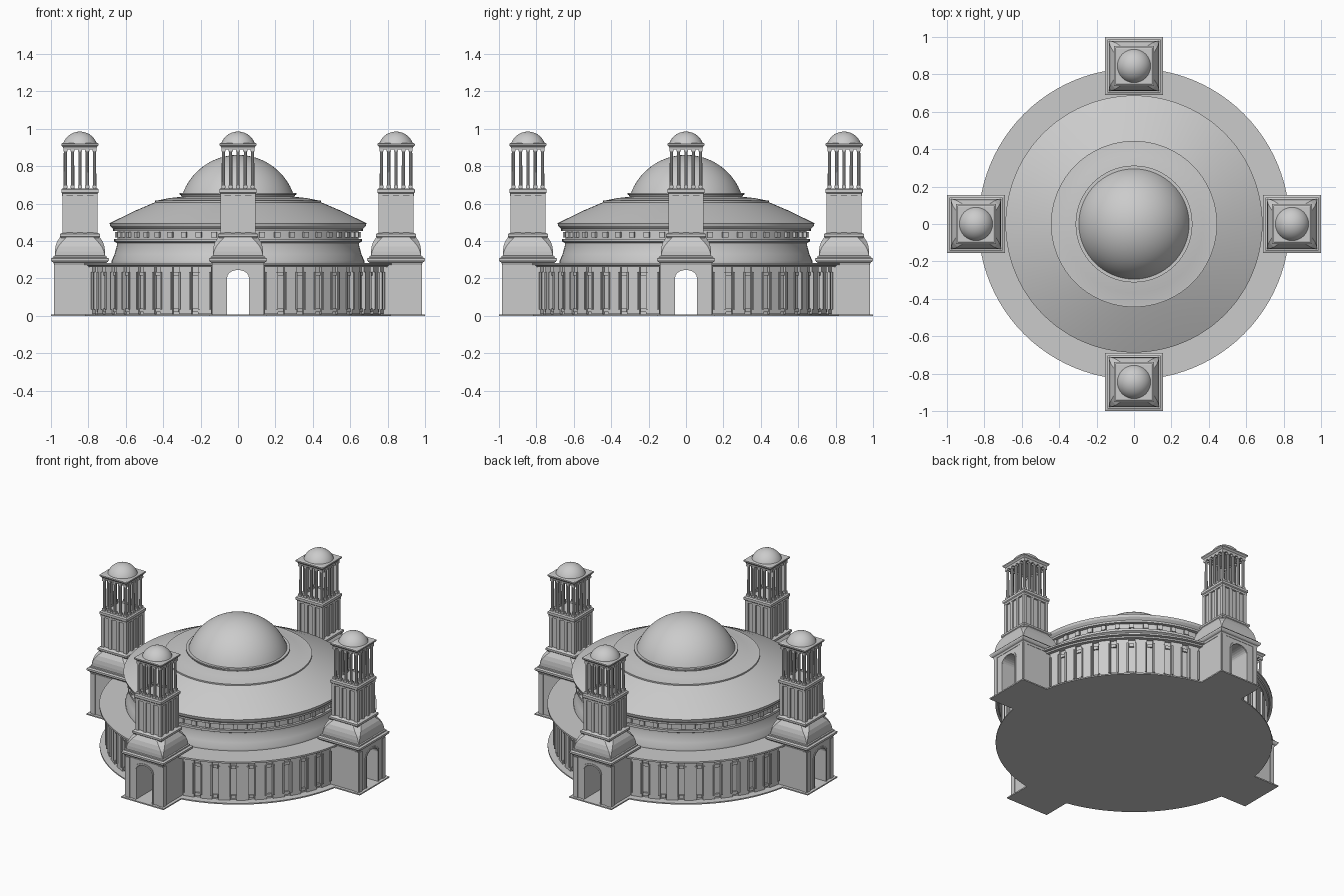
import bpy, bmesh, math
from mathutils import Matrix, Vector

cube = bpy.data.objects.get("Cube")
if cube:
    bpy.data.objects.remove(cube)

stone = bpy.data.materials.new("pale_grey_stone")
stone.use_nodes = True
tone = (0.6, 0.6, 0.6, 1)
stone.diffuse_color = tone
stone.node_tree.nodes["Principled BSDF"].inputs["Base Color"].default_value = tone

TOWER_Y = -0.845


def finish(bm, name, smooth=False, copies=1):
    """Turn a bmesh into one object, or four set around the centre."""
    bmesh.ops.recalc_face_normals(bm, faces=bm.faces)
    mesh = bpy.data.meshes.new(name)
    bm.to_mesh(mesh)
    bm.free()
    mesh.materials.append(stone)
    for k in range(copies):
        ob = bpy.data.objects.new(name, mesh)
        bpy.context.collection.objects.link(ob)
        ob.rotation_euler.z = k * math.pi / 2
        if smooth and k == 0:
            bpy.ops.object.select_all(action='DESELECT')
            ob.select_set(True)
            bpy.context.view_layer.objects.active = ob
            bpy.ops.object.shade_smooth_by_angle(angle=math.radians(25))


def add_box(bm, size, loc, turn=0.0):
    """Box placed at loc, then turned about the world z axis."""
    m = Matrix.Rotation(turn, 4, 'Z') @ Matrix.Translation(loc) @ Matrix.Diagonal((*size, 1))
    bmesh.ops.create_cube(bm, size=1, matrix=m)


def add_lathe(bm, profile, steps=96, centre=(0, 0), start=0.0, sweep=math.tau):
    """Spin (radius, z) points around a vertical axis."""
    c = Vector((*centre, 0))
    rot = Matrix.Rotation(start, 3, 'Z')
    verts = [bm.verts.new(c + rot @ Vector((r, 0, z))) for r, z in profile]
    edges = [bm.edges.new(p) for p in zip(verts, verts[1:])]
    bmesh.ops.spin(bm, geom=verts + edges, cent=c, axis=(0, 0, 1), angle=sweep, steps=steps)
    bmesh.ops.remove_doubles(bm, verts=bm.verts, dist=1e-5)


def cap_profile(radius, low, high, n=14):
    """Quarter arc of a shallow dome."""
    rise = high - low
    ball = (radius ** 2 + rise ** 2) / (2 * rise)
    full = math.asin(min(1, radius / ball))
    return [(ball * math.sin(full * (1 - i / n)),
             high - ball + ball * math.cos(full * (1 - i / n))) for i in range(n + 1)]


def add_tiers(bm, tiers):
    """Stack of square rings (half width, corner cut, z) on the tower axis."""
    rings = []
    for h, c, z in tiers:
        d = h - c
        pts = [(h, -d), (h, d), (d, h), (-d, h), (-h, d), (-h, -d), (-d, -h), (d, -h)]
        rings.append([bm.verts.new((x, y + TOWER_Y, z)) for x, y in pts])
    for a, b in zip(rings, rings[1:]):
        for i in range(8):
            j = (i + 1) % 8
            bm.faces.new((a[i], a[j], b[j], b[i]))
    bm.faces.new(rings[0])
    bm.faces.new(rings[-1])


# Ground slab
bm = bmesh.new()
add_lathe(bm, [(0, 0), (0.83, 0), (0.83, 0.008), (0, 0.008)])
finish(bm, "ground_slab")
bm = bmesh.new()
add_box(bm, (0.31, 0.31, 0.008), (0, TOWER_Y, 0.004))
finish(bm, "tower_slab", copies=4)

# Lower drum wall, one quarter between two doorways
gap = math.radians(9)
bm = bmesh.new()
add_lathe(bm, [(0.74, 0.008), (0.775, 0.008), (0.775, 0.265), (0.74, 0.265)], 24,
          start=gap, sweep=math.pi / 2 - 2 * gap)
finish(bm, "drum_wall", smooth=True, copies=4)

# Piers, window frames and footings on the wall
bm = bmesh.new()
bays = 9
pitch = (math.pi / 2 - 2 * gap) / bays
for i in range(bays):
    a = gap + (i + 0.5) * pitch
    add_box(bm, (0.03, 0.072, 0.254), (0.775, 0, 0.137), a)
    for s in (-1, 1):
        add_box(bm, (0.016, 0.009, 0.2), (0.79, s * 0.03, 0.135), a)
    if i < bays - 1:
        add_box(bm, (0.02, 0.03, 0.02), (0.775, 0, 0.03), a + pitch / 2)
        add_box(bm, (0.02, 0.03, 0.02), (0.775, 0, 0.225), a + pitch / 2)
finish(bm, "wall_piers", copies=4)

# Flat roof ring over the drum
bm = bmesh.new()
add_lathe(bm, [(0.64, 0.262), (0.81, 0.262), (0.815, 0.27), (0.832, 0.272),
               (0.832, 0.283), (0.64, 0.283)])
finish(bm, "roof_ring", smooth=True)

# Upper drum with its cornices
bm = bmesh.new()
add_lathe(bm, [(0.675, 0.283), (0.675, 0.295), (0.66, 0.33), (0.648, 0.375), (0.648, 0.39),
               (0.662, 0.397), (0.662, 0.412), (0.645, 0.412), (0.645, 0.453),
               (0.668, 0.453), (0.668, 0.465), (0.683, 0.48), (0.687, 0.495)])
finish(bm, "upper_drum", smooth=True)

# Row of small blocks in the frieze
bm = bmesh.new()
for i in range(48):
    add_box(bm, (0.024, 0.03, 0.03), (0.647, 0, 0.4325), (i + 0.5) * math.tau / 48)
finish(bm, "frieze_blocks")

# Main roof, stepped up to the dome
bm = bmesh.new()
add_lathe(bm, [(0.687, 0.495), (0.55, 0.562), (0.444, 0.607), (0.444, 0.616), (0.435, 0.616),
               (0.37, 0.629), (0.3, 0.637)])
finish(bm, "main_roof", smooth=True)
bm = bmesh.new()
add_lathe(bm, [(0.3, 0.63), (0.305, 0.646), (0.312, 0.648), (0.312, 0.656), (0.29, 0.656)])
finish(bm, "dome_collar", smooth=True)
bm = bmesh.new()
add_lathe(bm, cap_profile(0.295, 0.655, 0.86, 20), 64)
finish(bm, "great_dome", smooth=True)

# Tower gatehouse with an arched passage
half, door, spring, rise = 0.135, 0.058, 0.205, 0.04
outline = [(-half, 0.008), (-door, 0.008)]
for i in range(13):
    t = math.pi * (1 - i / 12)
    outline.append((door * math.cos(t), spring + rise * math.sin(t)))
outline += [(door, 0.008), (half, 0.008), (half, 0.285), (-half, 0.285)]
bm = bmesh.new()
face = bm.faces.new([bm.verts.new((x, TOWER_Y - half, z)) for x, z in outline])
out = bmesh.ops.extrude_face_region(bm, geom=[face])
bmesh.ops.translate(bm, vec=(0, 2 * half, 0),
                    verts=[v for v in out["geom"] if isinstance(v, bmesh.types.BMVert)])
# The region extrusion drops its starting face, so close the front again
if not any(all(abs(v.co.y - TOWER_Y + half) < 1e-5 for v in f.verts) for f in bm.faces):
    bmesh.ops.holes_fill(bm, edges=[e for e in bm.edges if e.is_boundary], sides=0)
finish(bm, "gatehouse", copies=4)

# Raised band around the arch and corner strips
bm = bmesh.new()
front = TOWER_Y - half
for s in (-1, 1):
    add_box(bm, (0.01, 0.01, 0.2), (s * 0.064, front, 0.108))
    add_box(bm, (0.03, 0.01, 0.265), (s * 0.12, front, 0.14))
    add_box(bm, (0.01, 0.03, 0.265), (s * half, front + 0.015, 0.14))
for i in range(12):
    t = math.pi * (i + 0.5) / 12
    p = Vector((0.064 * math.cos(t), front, spring + 0.046 * math.sin(t)))
    m = Matrix.Translation(p) @ Matrix.Rotation(-t, 4, 'Y') @ Matrix.Diagonal((0.01, 0.01, 0.018, 1))
    bmesh.ops.create_cube(bm, size=1, matrix=m)
finish(bm, "gate_trim", copies=4)

# Tower cornice, rounded shoulder and shaft
e = 0.0005
bm = bmesh.new()
add_tiers(bm, [(0.137, e, 0.272), (0.142, e, 0.285), (0.15, e, 0.29), (0.155, e, 0.298),
               (0.155, e, 0.307), (0.142, e, 0.312), (0.142, e, 0.32), (0.134, e, 0.322),
               (0.134, 0.006, 0.345), (0.131, 0.014, 0.37), (0.123, 0.026, 0.395),
               (0.108, 0.034, 0.418), (0.104, 0.034, 0.422)])
finish(bm, "tower_shoulder", copies=4)
bm = bmesh.new()
add_tiers(bm, [(0.1, e, 0.415), (0.108, e, 0.425), (0.108, e, 0.437), (0.097, e, 0.443),
               (0.086, e, 0.445), (0.086, e, 0.64), (0.095, e, 0.642), (0.095, e, 0.655),
               (0.1, e, 0.66), (0.1, e, 0.676), (0.092, e, 0.682)])
finish(bm, "tower_shaft", copies=4)

# Shaft pilasters and belfry columns, repeated on the four sides
axis = Matrix.Translation((0, TOWER_Y, 0))
bm = bmesh.new()
for side in range(4):
    turn = axis @ Matrix.Rotation(side * math.pi / 2, 4, 'Z')
    for i in range(4):
        x = -0.0825 + i * 0.055
        m = turn @ Matrix.Translation((x, -0.085, 0.542)) @ Matrix.Diagonal((0.022, 0.018, 0.2, 1))
        bmesh.ops.create_cube(bm, size=1, matrix=m)
finish(bm, "shaft_pilasters", copies=4)
bm = bmesh.new()
for side in range(4):
    turn = axis @ Matrix.Rotation(side * math.pi / 2, 4, 'Z')
    for i in range(4):
        place = turn @ Matrix.Translation((-0.078 + i * 0.039, -0.078, 0.79))
        bmesh.ops.create_cone(bm, cap_ends=True, segments=10, radius1=0.0095, radius2=0.0085,
                              depth=0.22, matrix=place)
        for z in (-0.1, 0.095):
            m = place @ Matrix.Translation((0, 0, z)) @ Matrix.Diagonal((0.022, 0.022, 0.012, 1))
            bmesh.ops.create_cube(bm, size=1, matrix=m)
finish(bm, "belfry_columns", smooth=True, copies=4)

# Belfry cornice and small dome
bm = bmesh.new()
add_tiers(bm, [(0.088, e, 0.89), (0.09, e, 0.902), (0.1, e, 0.912), (0.1, e, 0.92),
               (0.094, e, 0.924)])
finish(bm, "belfry_cornice", copies=4)
bm = bmesh.new()
add_lathe(bm, cap_profile(0.09, 0.922, 0.985, 10), 32, centre=(0, TOWER_Y))
finish(bm, "tower_dome", smooth=True, copies=4)
